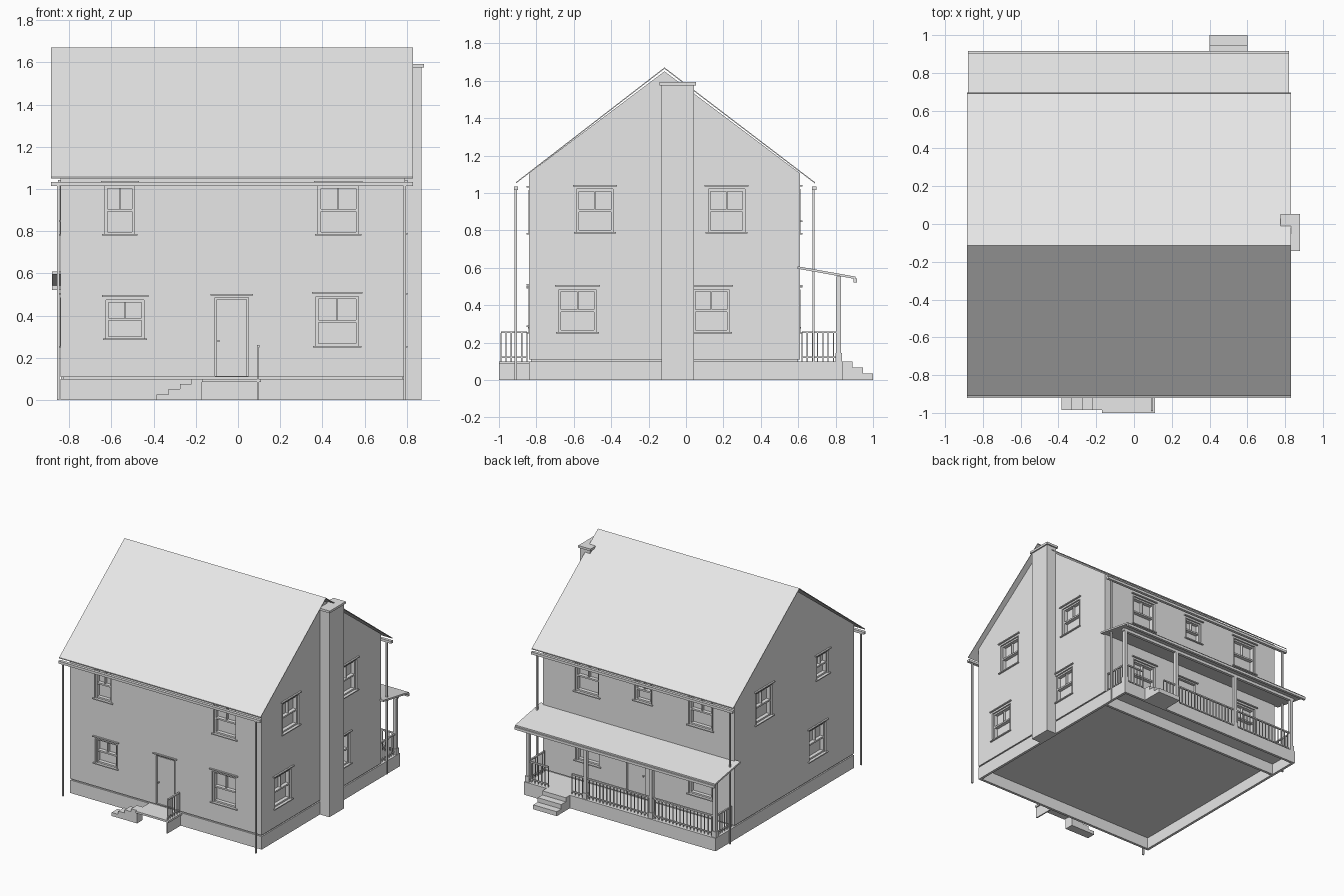
import bpy, bmesh
from mathutils import Matrix, Vector

cube = bpy.data.objects.get("Cube")
if cube:
    bpy.data.objects.remove(cube)

grey = bpy.data.materials.new("plain grey")
grey.use_nodes = True
grey.diffuse_color = (0.8, 0.8, 0.8, 1)
grey.node_tree.nodes["Principled BSDF"].inputs["Base Color"].default_value = (0.8, 0.8, 0.8, 1)

# wall limits and main heights
LEFT, RIGHT, FRONT, BACK = -0.84, 0.79, -0.84, 0.61
BASE, EAVE, RIDGE_Y, RIDGE = 0.11, 1.105, -0.115, 1.655


def add_box(bm, x0, x1, y0, y1, z0, z1):
    mid = Vector(((x0 + x1) / 2, (y0 + y1) / 2, (z0 + z1) / 2))
    size = Matrix.Diagonal((abs(x1 - x0), abs(y1 - y0), z1 - z0, 1))
    bmesh.ops.create_cube(bm, size=1, matrix=Matrix.Translation(mid) @ size)


def finish(name, bm):
    bmesh.ops.recalc_face_normals(bm, faces=bm.faces)
    mesh = bpy.data.meshes.new(name)
    bm.to_mesh(mesh)
    bm.free()
    mesh.materials.append(grey)
    obj = bpy.data.objects.new(name, mesh)
    bpy.context.collection.objects.link(obj)
    return obj


def boxes(name, *items):
    bm = bmesh.new()
    for item in items:
        add_box(bm, *item)
    return finish(name, bm)


def prism(name, profile, start, end, axis="x"):
    """Extrude a closed outline along x (outline in y, z) or along y (outline in x, z)."""
    bm = bmesh.new()
    if axis == "x":
        points = [Vector((start, a, z)) for a, z in profile]
        step = Vector((end - start, 0, 0))
    else:
        points = [Vector((a, start, z)) for a, z in profile]
        step = Vector((0, end - start, 0))
    face = bm.faces.new([bm.verts.new(p) for p in points])
    result = bmesh.ops.extrude_face_region(bm, geom=[face])
    moved = [g for g in result["geom"] if isinstance(g, bmesh.types.BMVert)]
    bmesh.ops.translate(bm, verts=moved, vec=step)
    return finish(name, bm)


def on_wall(bm, side, u0, u1, z0, z1, d0, d1):
    """Box on a wall: u runs along the wall, d is the distance outward from it."""
    if side == "front":
        add_box(bm, u0, u1, FRONT - d1, FRONT - d0, z0, z1)
    elif side == "back":
        add_box(bm, u0, u1, BACK + d0, BACK + d1, z0, z1)
    elif side == "right":
        add_box(bm, RIGHT + d0, RIGHT + d1, u0, u1, z0, z1)
    else:
        add_box(bm, LEFT - d1, LEFT - d0, u0, u1, z0, z1)


# gabled house body
walls = prism("house_walls", [(FRONT, BASE), (BACK, BASE), (BACK, EAVE),
                              (RIDGE_Y, RIDGE - 0.005), (FRONT, EAVE)], LEFT, RIGHT)

# open foundation ring with the floor raised inside it
T = 0.02
boxes("foundation",
      (LEFT, RIGHT, FRONT, FRONT + T, 0, 0.1), (LEFT, RIGHT, BACK - T, BACK, 0, 0.1),
      (LEFT, LEFT + T, FRONT + T, BACK - T, 0, 0.1),
      (RIGHT - T, RIGHT, FRONT + T, BACK - T, 0, 0.1))
boxes("ground_floor", (LEFT + 0.01, RIGHT - 0.01, FRONT + 0.01, BACK - 0.01, 0.09, 0.115))

# thin roof sheet, both slopes
prism("main_roof", [(-0.91, 1.05), (RIDGE_Y, 1.664), (0.69, 1.05),
                    (0.69, 1.057), (RIDGE_Y, 1.671), (-0.91, 1.057)], -0.885, 0.83)

# windows: side, centre, width, bottom, top
windows = [
    ("front", -0.535, 0.18, 0.29, 0.475), ("front", 0.47, 0.2, 0.255, 0.49),
    ("front", -0.56, 0.14, 0.785, 1.015), ("front", 0.475, 0.19, 0.785, 1.015),
    ("right", -0.487, 0.195, 0.79, 1.02), ("right", 0.217, 0.195, 0.79, 1.02),
    ("right", -0.58, 0.2, 0.255, 0.485), ("right", 0.135, 0.19, 0.255, 0.485),
    ("left", 0.25, 0.2, 0.785, 1.02), ("left", -0.46, 0.14, 0.85, 1.02),
    ("left", -0.4, 0.2, 0.255, 0.485),
    ("back", 0.415, 0.2, 0.785, 1.02), ("back", -0.06, 0.14, 0.85, 1.02),
    ("back", -0.55, 0.2, 0.785, 1.02),
    ("back", 0.41, 0.2, 0.255, 0.485), ("back", -0.55, 0.2, 0.255, 0.485),
]
doors = [("front", -0.03, 0.16), ("back", 0.0, 0.16)]

holes, sashes, trims, panels = (bmesh.new() for _ in range(4))
for side, c, w, z0, z1 in windows:
    u0, u1, zm, b = c - w / 2, c + w / 2, (z0 + z1) / 2, 0.012
    on_wall(holes, side, u0, u1, z0, z1, -0.04, 0.02)
    # sash border, meeting rail and centre bar
    on_wall(sashes, side, u0, u0 + b, z0, z1, -0.045, -0.01)
    on_wall(sashes, side, u1 - b, u1, z0, z1, -0.045, -0.01)
    for z in (z0, zm - b / 2, z1 - b):
        on_wall(sashes, side, u0 + b, u1 - b, z, z + b, -0.045, -0.012)
    on_wall(sashes, side, c - 0.004, c + 0.004, zm, z1 - b, -0.045, -0.02)
    # sill, lintel and side casings
    on_wall(trims, side, u0 - 0.015, u1 + 0.015, z0 - 0.006, z0 + 0.002, -0.005, 0.012)
    on_wall(trims, side, u0 - 0.02, u1 + 0.02, z1 + 0.014, z1 + 0.022, -0.005, 0.012)
    for u in (u0 - 0.006, u1):
        on_wall(trims, side, u, u + 0.006, z0, z1, -0.005, 0.003)

for side, c, w in doors:
    u0, u1, top = c - w / 2, c + w / 2, 0.485
    on_wall(holes, side, u0, u1, BASE + 0.004, top, -0.02, 0.02)
    on_wall(panels, side, u0 + 0.008, u1 - 0.008, BASE + 0.004, top - 0.008, -0.025, -0.01)
    on_wall(panels, side, u0 + 0.014, u0 + 0.022, 0.276, 0.284, -0.01, 0.004)
    on_wall(trims, side, u0 - 0.02, u1 + 0.02, top + 0.01, top + 0.018, -0.005, 0.012)

finish("window_sashes", sashes)
finish("window_trims", trims)
finish("doors", panels)
cutter = finish("opening_cutter", holes)
cutter.hide_render = True
cutter.hide_set(True)
cut = walls.modifiers.new("openings", "BOOLEAN")
cut.operation, cut.solver, cut.object = "DIFFERENCE", "EXACT", cutter

# chimney with cap
boxes("chimney", (RIGHT - 0.005, 0.87, -0.132, 0.043, 0, 1.575),
      (0.775, 0.88, -0.142, 0.053, 1.575, 1.592))

# gutters and corner downspouts
boxes("roof_gutters", (-0.885, 0.83, -0.92, -0.897, 1.015, 1.034),
      (-0.885, 0.83, 0.675, 0.697, 1.015, 1.034))
pipes = [(x - 0.006, x + 0.006, y - 0.006, y + 0.006, 0, 1.02)
         for x in (-0.852, 0.79) for y in (-0.91, 0.682)]
boxes("downspouts", *pipes)

# back porch: deck, skirt, roof and gutter
PORCH = 0.84
boxes("porch_deck", (LEFT, RIGHT, BACK, PORCH, 0.085, 0.1),
      (LEFT, RIGHT, PORCH - T, PORCH, 0, 0.085),
      (LEFT, LEFT + T, BACK, PORCH - T, 0, 0.085),
      (RIGHT - T, RIGHT, BACK, PORCH - T, 0, 0.085))
prism("porch_roof", [(0.595, 0.595), (0.905, 0.54), (0.905, 0.553), (0.595, 0.608)], -0.88, 0.82)
boxes("porch_gutter", (-0.88, 0.82, 0.895, 0.915, 0.522, 0.542))
boxes("porch_beam", (LEFT, RIGHT, 0.805, 0.828, 0.53, 0.552))

# porch posts with wider feet
post_x = (0.77, 0.28, -0.28, -0.82)
posts = [(x - 0.013, x + 0.013, 0.803, 0.829, 0.1, 0.55) for x in post_x]
feet = [(x - 0.018, x + 0.018, 0.798, 0.834, 0.1, 0.145) for x in post_x]
boxes("porch_posts", *posts, *feet)


def railing(name, along, a0, a1, fixed):
    """Two rails joined by evenly spaced balusters."""
    def bar(s, e, half, z0, z1):
        ends, sides = (s, e), (fixed - half, fixed + half)
        return (*ends, *sides, z0, z1) if along == "x" else (*sides, *ends, z0, z1)
    count = max(2, round((a1 - a0) / 0.03))
    gap = (a1 - a0) / count
    parts = [bar(a0, a1, 0.006, 0.25, 0.26), bar(a0, a1, 0.005, 0.118, 0.126)]
    for i in range(count + 1):
        p = a0 + i * gap
        parts.append(bar(p - 0.003, p + 0.003, 0.003, 0.1, 0.25))
    boxes(name, *parts)


railing("porch_rail_long", "x", -0.82, -0.28, 0.816)
railing("porch_rail_middle", "x", -0.28, 0.28, 0.816)
railing("porch_rail_step_side", "x", 0.28, 0.4, 0.816)
railing("porch_rail_corner", "x", 0.6, 0.77, 0.816)
for end, x in (("left", 0.77), ("right", -0.82)):
    railing("porch_rail_" + end, "y", BACK + 0.01, 0.816, x)

# back steps
prism("back_steps", [(PORCH, 0), (1.0, 0), (1.0, 0.034), (0.945, 0.034), (0.945, 0.068),
                     (0.89, 0.068), (0.89, 0.1), (PORCH, 0.1)], 0.4, 0.6)

# front stoop: side steps, deck, end panel and rail
prism("front_steps", [(-0.17, 0), (-0.385, 0), (-0.385, 0.027), (-0.33, 0.027), (-0.33, 0.052),
                      (-0.275, 0.052), (-0.275, 0.077), (-0.22, 0.077), (-0.22, 0.1),
                      (-0.17, 0.1)], -0.985, FRONT - 0.075, "y")
boxes("front_stoop", (-0.17, 0.11, -1.0, FRONT, 0.085, 0.1),
      (0.09, 0.1, -1.0, FRONT, 0, 0.085))
railing("front_stoop_rail", "y", -0.99, FRONT - 0.01, 0.095)
